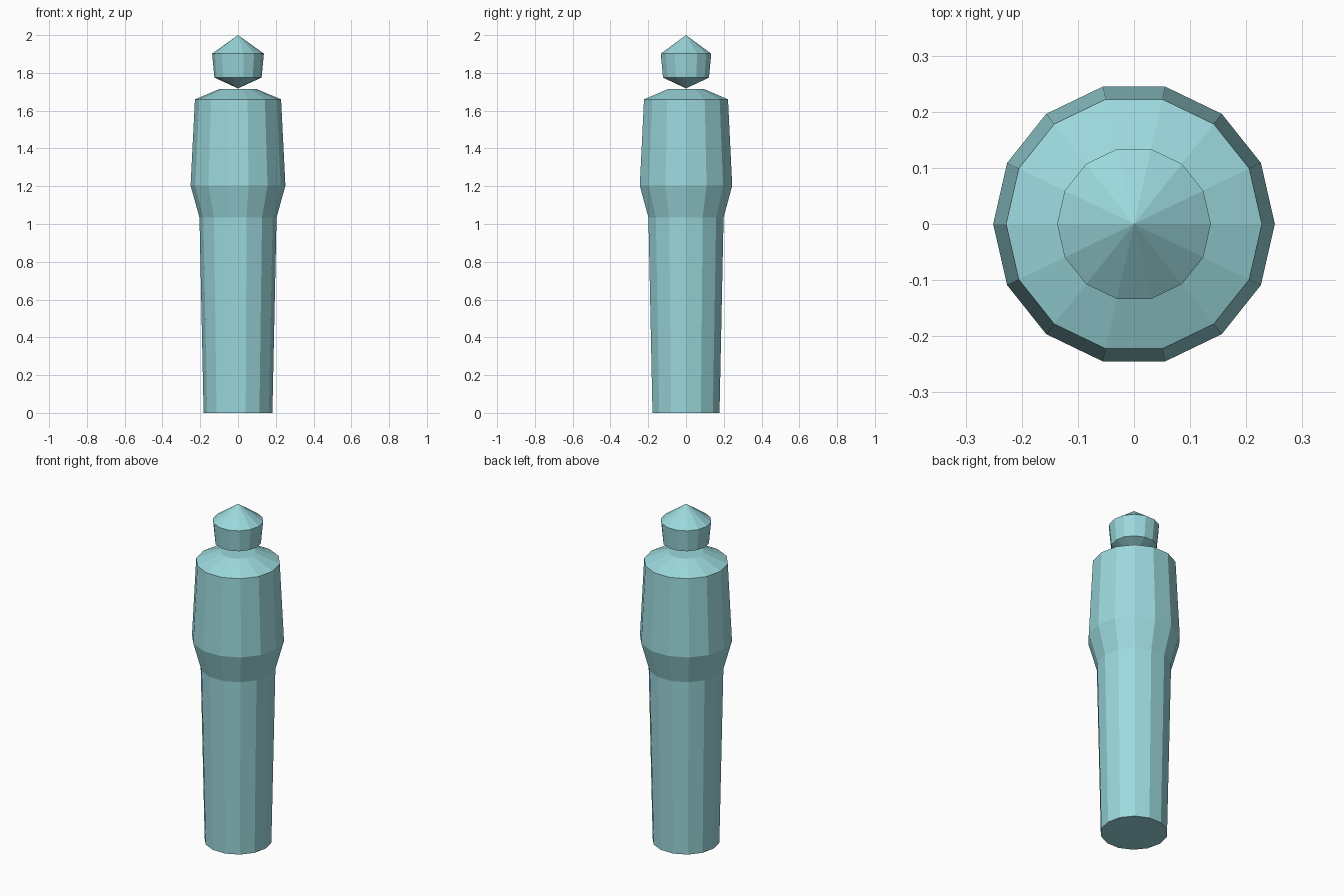
import bpy
import bmesh
from math import cos, sin, tau

SIDES = 14

cube = bpy.data.objects.get("Cube")
if cube:
    bpy.data.objects.remove(cube, do_unlink=True)

# One pale teal colour for everything
teal = bpy.data.materials.new("pale_teal")
teal.use_nodes = True
colour = (0.33, 0.69, 0.72, 1)
teal.diffuse_color = colour
teal.node_tree.nodes["Principled BSDF"].inputs["Base Color"].default_value = colour


def lathe(name, profile):
    """Flat-faced solid from (radius, height) rings; radius 0 makes a tip."""
    bm = bmesh.new()
    rings = []
    for r, z in profile:
        count = SIDES if r > 0 else 1
        rings.append([bm.verts.new((r * cos(tau * i / SIDES), r * sin(tau * i / SIDES), z))
                      for i in range(count)])
    for low, high in zip(rings, rings[1:]):
        for i in range(SIDES):
            j = (i + 1) % SIDES
            corners = [low[i % len(low)], low[j % len(low)],
                       high[j % len(high)], high[i % len(high)]]
            bm.faces.new(list(dict.fromkeys(corners)))
    for end in (rings[0], rings[-1]):
        if len(end) > 1:
            bm.faces.new(end)
    bmesh.ops.recalc_face_normals(bm, faces=bm.faces)
    mesh = bpy.data.meshes.new(name)
    bm.to_mesh(mesh)
    bm.free()
    mesh.materials.append(teal)
    obj = bpy.data.objects.new(name, mesh)
    bpy.context.collection.objects.link(obj)
    return obj


# Tapered lower body, flared waist and sloping shoulders
lathe("body", [(0.182, 0), (0.204, 1.034), (0.251, 1.203), (0.228, 1.66), (0.094, 1.716)])

# Faceted head, pointed at both ends, resting on its lower tip
lathe("head", [(0, 1.718), (0.125, 1.775), (0.137, 1.902), (0, 2)])
